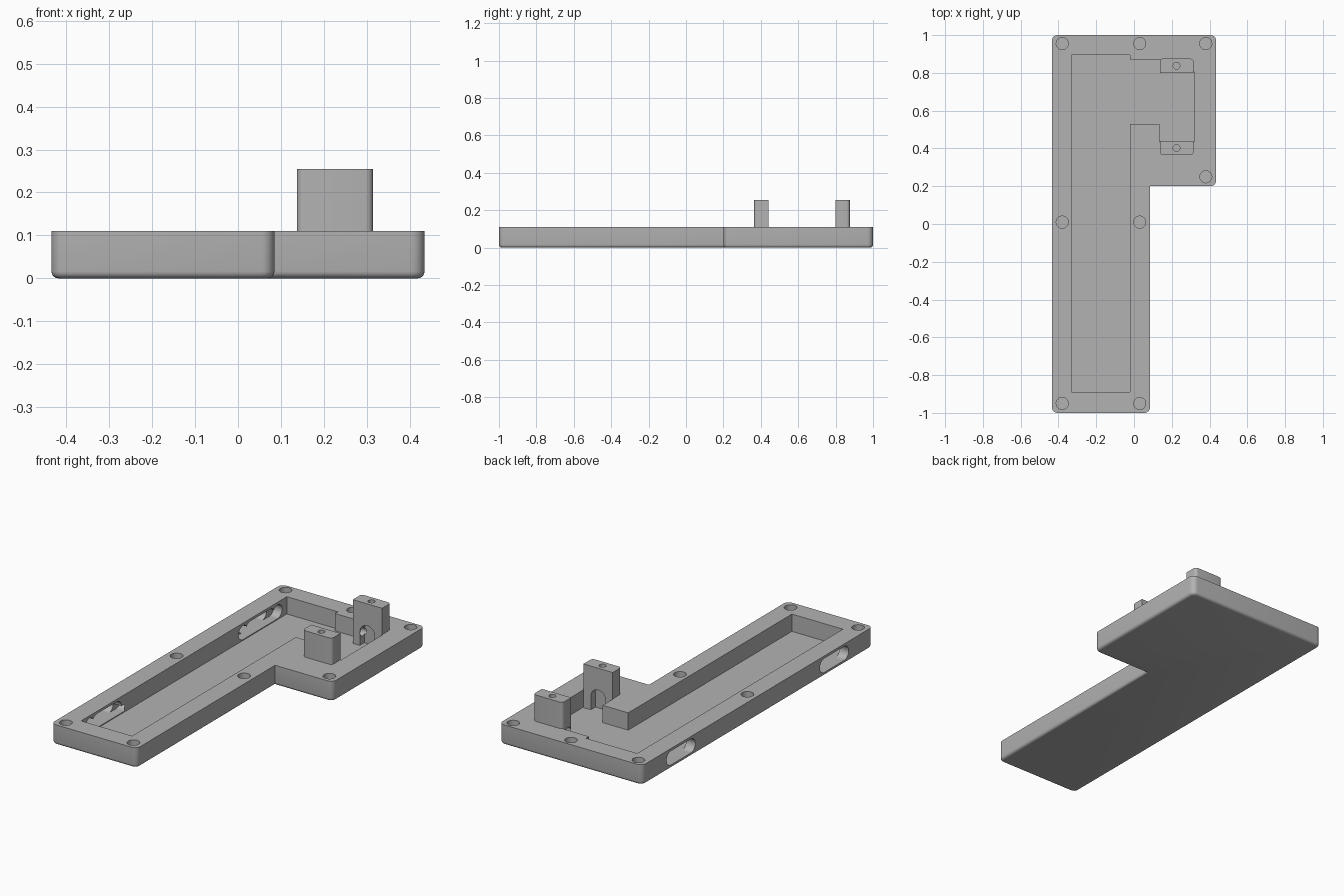
import bpy, bmesh, math
from mathutils import Matrix

if "Cube" in bpy.data.objects:
    bpy.data.objects.remove(bpy.data.objects["Cube"], do_unlink=True)

grey = bpy.data.materials.new("matte_grey")
grey.use_nodes = True
COLOR = (0.45, 0.45, 0.45, 1)
grey.diffuse_color = COLOR
for node in grey.node_tree.nodes:
    if node.type == 'BSDF_PRINCIPLED':
        node.inputs["Base Color"].default_value = COLOR

FLOOR, RIM, POST_TOP = 0.015, 0.11, 0.255


def finish(bm, name):
    bmesh.ops.recalc_face_normals(bm, faces=bm.faces[:])
    mesh = bpy.data.meshes.new(name)
    bm.to_mesh(mesh)
    bm.free()
    mesh.materials.append(grey)
    ob = bpy.data.objects.new(name, mesh)
    bpy.context.collection.objects.link(ob)
    return ob


def prism(name, outline, z0, z1, is_round=None, radius=0, fillet=0):
    """Extruded outline with chosen upright edges and the bottom rounded."""
    bm = bmesh.new()
    base = bm.faces.new([bm.verts.new((x, y, z0)) for x, y in outline])
    top = bmesh.ops.extrude_face_region(bm, geom=[base], use_keep_orig=True)
    for v in top["geom"]:
        if isinstance(v, bmesh.types.BMVert):
            v.co.z = z1
    bmesh.ops.recalc_face_normals(bm, faces=bm.faces[:])
    if is_round:
        upright = [e for e in bm.edges
                   if abs(e.verts[0].co.z - e.verts[1].co.z) > 0.01
                   and is_round(e.verts[0].co)]
        bmesh.ops.bevel(bm, geom=upright, offset=radius, segments=6,
                        profile=0.5, affect='EDGES')
    if fillet:
        low = [e for e in bm.edges if all(v.co.z < z0 + 1e-5 for v in e.verts)]
        bmesh.ops.bevel(bm, geom=low, offset=fillet, segments=4,
                        profile=0.5, affect='EDGES')
    return finish(bm, name)


def box(name, x0, x1, y0, y1, z0, z1, **kw):
    return prism(name, [(x0, y0), (x1, y0), (x1, y1), (x0, y1)], z0, z1, **kw)


def rod(name, centre, radius, length, axis='Z'):
    turn = {'Z': Matrix(), 'X': Matrix.Rotation(math.pi / 2, 4, 'Y'),
            'Y': Matrix.Rotation(math.pi / 2, 4, 'X')}[axis]
    bm = bmesh.new()
    bmesh.ops.create_cone(bm, cap_ends=True, segments=32, radius1=radius,
                          radius2=radius, depth=length,
                          matrix=Matrix.Translation(centre) @ turn)
    return finish(bm, name)


def boolean(target, other, operation='DIFFERENCE'):
    mod = target.modifiers.new("join_or_cut", 'BOOLEAN')
    mod.operation, mod.solver, mod.object = operation, 'EXACT', other
    bpy.context.view_layer.objects.active = target
    bpy.ops.object.modifier_apply(modifier=mod.name)
    bpy.data.objects.remove(other, do_unlink=True)


# L-shaped tray body; the inner corner stays sharp
outline = [(-0.435, -1), (0.085, -1), (0.085, 0.2), (0.435, 0.2),
           (0.435, 1), (-0.435, 1)]
tray = prism("tray_with_posts", outline, 0, RIM,
             lambda c: not (abs(c.x - 0.085) < 0.01 and c.y > 0), 0.03, 0.016)

# Open cavity with a side arm
cavity = [(-0.33, -0.89), (-0.02, -0.89), (-0.02, 0.53), (0.135, 0.53),
          (0.135, 0.435), (0.318, 0.435), (0.318, 0.805), (0.145, 0.805),
          (0.145, 0.87), (-0.02, 0.87), (-0.02, 0.895), (-0.33, 0.895)]
boolean(tray, prism("cavity", cavity, FLOOR, RIM + 0.1))

# Two mounting posts, rounded on their outer sides
for y, side in ((0.402, -1), (0.838, 1)):
    boolean(tray, box("post", 0.137, 0.315, y - 0.038, y + 0.038, FLOOR - 0.005,
                      POST_TOP, is_round=lambda c: (c.y - y) * side > 0,
                      radius=0.018), 'UNION')
    # Screw hole in the top
    boolean(tray, rod("screw_hole", (0.225, y, POST_TOP), 0.018, 0.12))
    # Arched recess in the inner face
    inner = y - side * 0.038
    boolean(tray, rod("arch", (0.225, inner, 0.09), 0.045, 0.08, 'Y'))
    boolean(tray, box("arch_leg", 0.18, 0.27, inner - 0.04, inner + 0.04,
                      FLOOR, 0.09))

# Small arched wire passage in the side of the rear post
boolean(tray, rod("wire_arch", (0.15, 0.825, 0.08), 0.022, 0.08, 'X'))

# Round magnet pockets in the rim
for x, y in ((-0.38, 0.955), (-0.38, 0.01), (-0.38, -0.95), (0.03, 0.955),
             (0.03, 0.01), (0.03, -0.95), (0.38, 0.955), (0.38, 0.25)):
    boolean(tray, rod("pocket", (x, y, RIM), 0.032, 0.14))

# Two oblong ports through the long wall, with lobed recesses inside
for y in (0.665, -0.665):
    mid, r = 0.058, 0.038
    for s in (-1, 1):
        boolean(tray, rod("port_end", (-0.38, y + s * 0.087, mid), r, 0.16, 'X'))
        boolean(tray, rod("lobe", (-0.34, y + s * 0.15, mid), r, 0.08, 'X'))
    boolean(tray, box("port_middle", -0.46, -0.3, y - 0.087, y + 0.087,
                      mid - r, mid + r))
    boolean(tray, box("recess", -0.38, -0.3, y - 0.15, y + 0.15, mid - r, mid))

# Smooth the rounded surfaces, keep hard edges
bpy.ops.object.select_all(action='DESELECT')
tray.select_set(True)
bpy.context.view_layer.objects.active = tray
bpy.ops.object.shade_smooth_by_angle(angle=math.radians(30))
